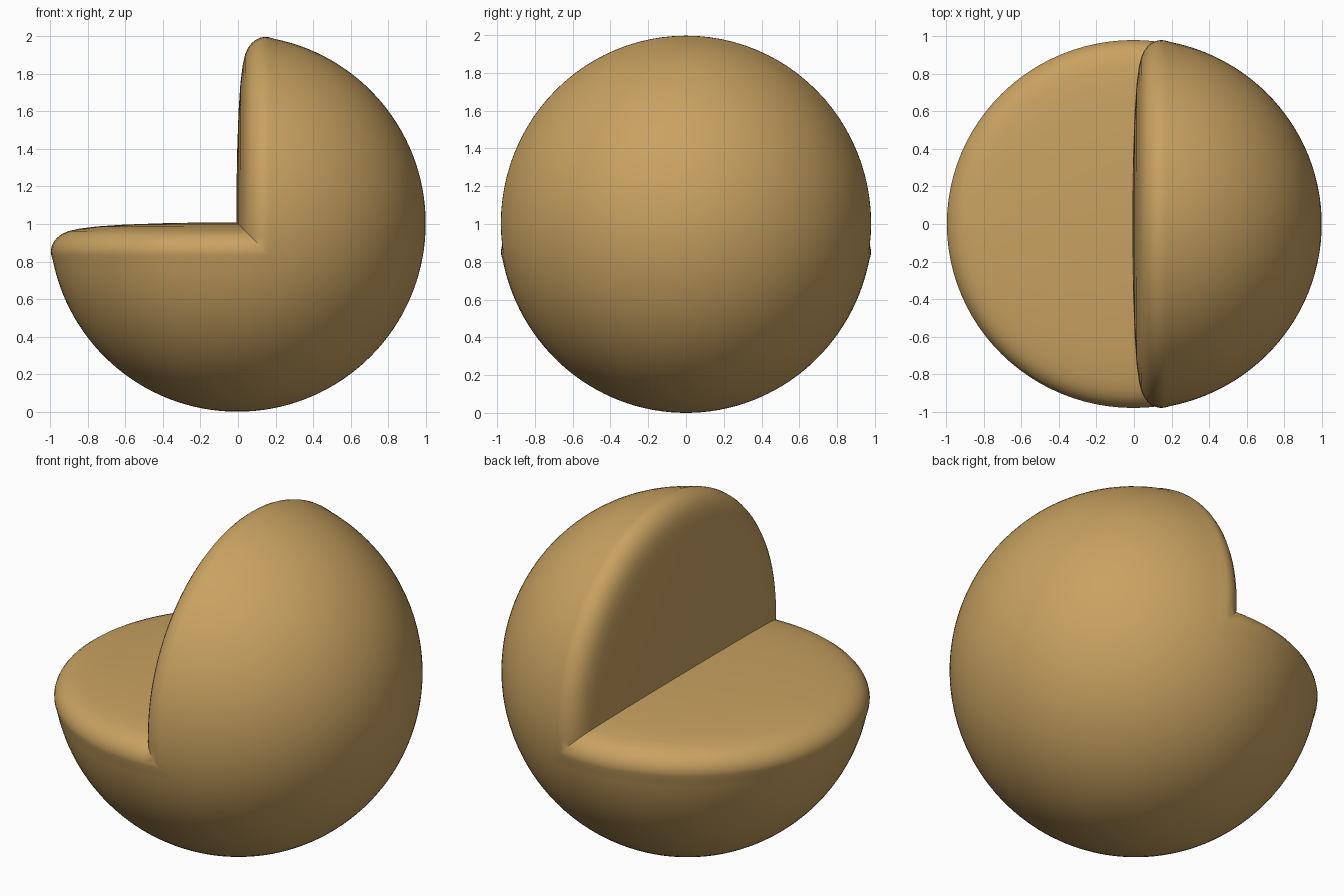
import bpy, bmesh, math
from mathutils import Vector, Matrix

if "Cube" in bpy.data.objects:
    bpy.data.objects.remove(bpy.data.objects["Cube"])

R = 1.003          # ball radius
SEG = 96

# Profile of a dome with a soft rim: (radius, height), axis outwards, then down the ball
rim = [(0, .006), (.2, .005), (.4, .001), (.6, -.006), (.75, -.016), (.85, -.029),
       (.90, -.041), (.935, -.056), (.96, -.075), (.978, -.097), (.989, -.12),
       (.994, -.145), (.992, -.168)]
a0, n = math.radians(11.5), 30
arc = [(R * math.cos(a), -R * math.sin(a))
       for a in (a0 + (math.pi / 2 - a0) * i / n for i in range(n + 1))]
profile = [Vector((max(r, 0), 0, z)) for r, z in rim + arc]

# Lower dome: revolve the profile about z
bm = bmesh.new()
verts = [bm.verts.new(p) for p in profile]
edges = [bm.edges.new(pair) for pair in zip(verts, verts[1:])]
bmesh.ops.spin(bm, geom=verts + edges, cent=(0, 0, 0), axis=(0, 0, 1),
               angle=2 * math.pi, steps=SEG, use_duplicate=False)
bmesh.ops.remove_doubles(bm, verts=bm.verts, dist=1e-4)

# Keep the part below the diagonal plane through the hinge
bmesh.ops.bisect_plane(bm, geom=bm.verts[:] + bm.edges[:] + bm.faces[:], dist=1e-5,
                       plane_co=(0, 0, 0), plane_no=(1, 0, 1), clear_outer=True)

# Upright dome: mirror across the diagonal plane and weld the seam
copy = bmesh.ops.duplicate(bm, geom=bm.verts[:] + bm.edges[:] + bm.faces[:])["geom"]
for v in (g for g in copy if isinstance(g, bmesh.types.BMVert)):
    x, y, z = v.co
    v.co = (-z, y, -x)
bmesh.ops.remove_doubles(bm, verts=bm.verts, dist=5e-4)
bmesh.ops.recalc_face_normals(bm, faces=bm.faces)

# Slightly narrower in depth, hinge just left of and above the centre
bmesh.ops.transform(bm, verts=bm.verts,
                    matrix=Matrix.Translation((-.003, 0, 1.003)) @ Matrix.Diagonal((1, .986, 1, 1)))

mesh = bpy.data.meshes.new("open_ball")
bm.to_mesh(mesh)
bm.free()
ball = bpy.data.objects.new("open_ball", mesh)
bpy.context.collection.objects.link(ball)

tan = bpy.data.materials.new("tan")
tan.diffuse_color = (.58, .36, .12, 1)
tan.use_nodes = True
tan.node_tree.nodes["Principled BSDF"].inputs["Base Color"].default_value = tan.diffuse_color
mesh.materials.append(tan)

bpy.context.view_layer.objects.active = ball
ball.select_set(True)
bpy.ops.object.shade_smooth_by_angle(angle=math.radians(40))
